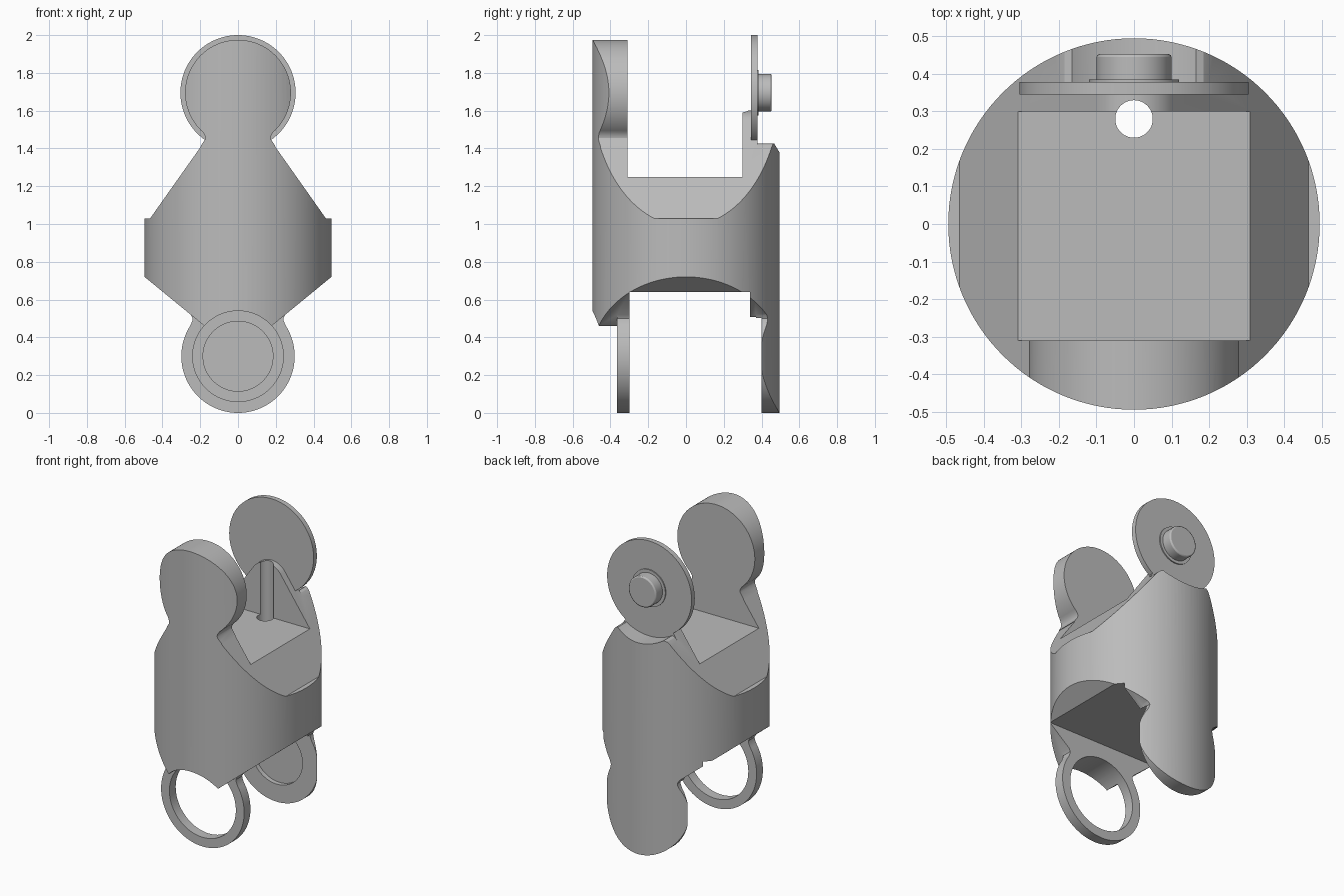
import bpy
from math import sin, cos, radians, sqrt

if "Cube" in bpy.data.objects:
    bpy.data.objects.remove(bpy.data.objects["Cube"])

grey = bpy.data.materials.new("plain grey")
grey.use_nodes = True
grey.diffuse_color = (0.5, 0.5, 0.5, 1)
grey.node_tree.nodes["Principled BSDF"].inputs["Base Color"].default_value = (0.5, 0.5, 0.5, 1)

TOP, LOW = 1.695, 0.3      # pivot heights


def arc(cz, r, start, end, steps=48):
    """Points of an arc in the front plane, angles from +x."""
    angles = [radians(start + (end - start) * i / steps) for i in range(steps + 1)]
    return [(r * cos(a), cz + r * sin(a)) for a in angles]


def mirrored(half):
    """Close a right-hand half profile with its mirror image."""
    return half + [(-x, z) for x, z in reversed(half) if abs(x) > 1e-5]


def prism(name, profile, y0, y1):
    """Extrude a front profile from y0 to y1."""
    n = len(profile)
    verts = [(x, y, z) for y in (y0, y1) for x, z in profile]
    faces = [list(range(n)), list(range(2 * n - 1, n - 1, -1))]
    faces += [[i, i + n, (i + 1) % n + n, (i + 1) % n] for i in range(n)]
    mesh = bpy.data.meshes.new(name)
    mesh.from_pydata(verts, [], faces)
    obj = bpy.data.objects.new(name, mesh)
    bpy.context.collection.objects.link(obj)
    bpy.context.view_layer.objects.active = obj
    bpy.ops.object.select_all(action='DESELECT')
    obj.select_set(True)
    bpy.ops.object.mode_set(mode='EDIT')
    bpy.ops.mesh.select_all(action='SELECT')
    bpy.ops.mesh.normals_make_consistent(inside=False)
    bpy.ops.object.mode_set(mode='OBJECT')
    return obj


def disc(name, cz, r, y0, y1):
    return prism(name, arc(cz, r, 0, 360, 96)[:-1], y0, y1)


def box(name, z0, z1, y0, y1):
    return prism(name, [(-1, z0), (1, z0), (1, z1), (-1, z1)], y0, y1)


def upright(name, r, y, z0, z1, sides):
    bpy.ops.mesh.primitive_cylinder_add(vertices=sides, radius=r, depth=z1 - z0,
                                        location=(0, y, (z0 + z1) / 2))
    bpy.context.object.name = name
    return bpy.context.object


def combine(target, tool, operation):
    """Apply a boolean and discard the tool."""
    tool.hide_render = True
    mod = target.modifiers.new("cut", 'BOOLEAN')
    mod.operation, mod.object, mod.solver = operation, tool, 'EXACT'
    bpy.context.view_layer.objects.active = target
    bpy.ops.object.modifier_apply(modifier=mod.name)
    bpy.data.objects.remove(tool)


def finish(obj):
    obj.data.materials.clear()
    obj.data.materials.append(grey)
    bpy.ops.object.select_all(action='DESELECT')
    obj.select_set(True)
    bpy.context.view_layer.objects.active = obj
    bpy.ops.object.shade_smooth_by_angle(angle=radians(25))


# Core: tapered above and below, with a rounded top
core = [(0, 0.315), (0.6, 0.806), (0.6, 1.03), (0.465, 1.03)] + arc(1.48, 0.12, 35, 90, 12)
core[1] = (0.6, 0.72 + 0.105 * 0.82)
body = prism("link_body", mirrored(core), -0.6, 0.6)

# Tabs with softened necks
upper_neck = [(0.2, 1.41), (0.176, 1.445), (0.173, 1.456), (0.175, 1.467)]
front_tab = mirrored(upper_neck + arc(TOP, 0.28, -48.5, 90))
lower_neck = [(0.25, 0.53), (0.25, 0.52), (0.24, 0.5), (0.242, 0.487)]
lower_tab = mirrored(lower_neck + arc(LOW, 0.3, 33, -90))
combine(body, prism("front_upper_tab", front_tab, -0.58, -0.25), 'UNION')
combine(body, disc("rear_upper_disc", TOP, 0.305, 0.345, 0.42), 'UNION')
combine(body, prism("front_lower_ring", lower_tab, -0.365, -0.25), 'UNION')
combine(body, prism("rear_lower_tab", lower_tab, 0.37, 0.58), 'UNION')

# Slots, clearances and holes
rear_clear = [(0, 1.38)] + arc(TOP, 0.315, -87, -58.4, 16)
rear_clear += [(0.185, 1.42), (0.2, 1.405)] + arc(TOP, 0.33, -22, 90, 32)
cutters = [
    box("upper_slot", 1.25, 2.2, -0.31, 0.3),
    box("lower_slot", -0.2, 0.64, -0.3, 0.34),
    prism("rear_clearance", mirrored(rear_clear), 0.378, 0.7),
    disc("ring_clearance", LOW, 0.315, 0.3, 0.4),
    disc("ring_hole", LOW, 0.24, -0.7, -0.2),
    disc("tab_recess", LOW, 0.185, 0.36, 0.43),
    upright("cable_hole", 0.05, 0.28, 0.5, 1.8, 48),
]
for cutter in cutters:
    combine(body, cutter, 'DIFFERENCE')

# Trim everything to the round outer wall
combine(body, upright("outer_wall", 0.495, 0, -0.1, 2.1, 128), 'INTERSECT')
finish(body)

# Pivot pin on the rear disc
finish(disc("pivot_flange", TOP, 0.12, 0.37, 0.385))
pin = disc("pivot_pin", TOP, 0.1, 0.37, 0.453)
bevel = pin.modifiers.new("soft_rim", 'BEVEL')
bevel.width, bevel.segments, bevel.limit_method = 0.008, 2, 'ANGLE'
finish(pin)
